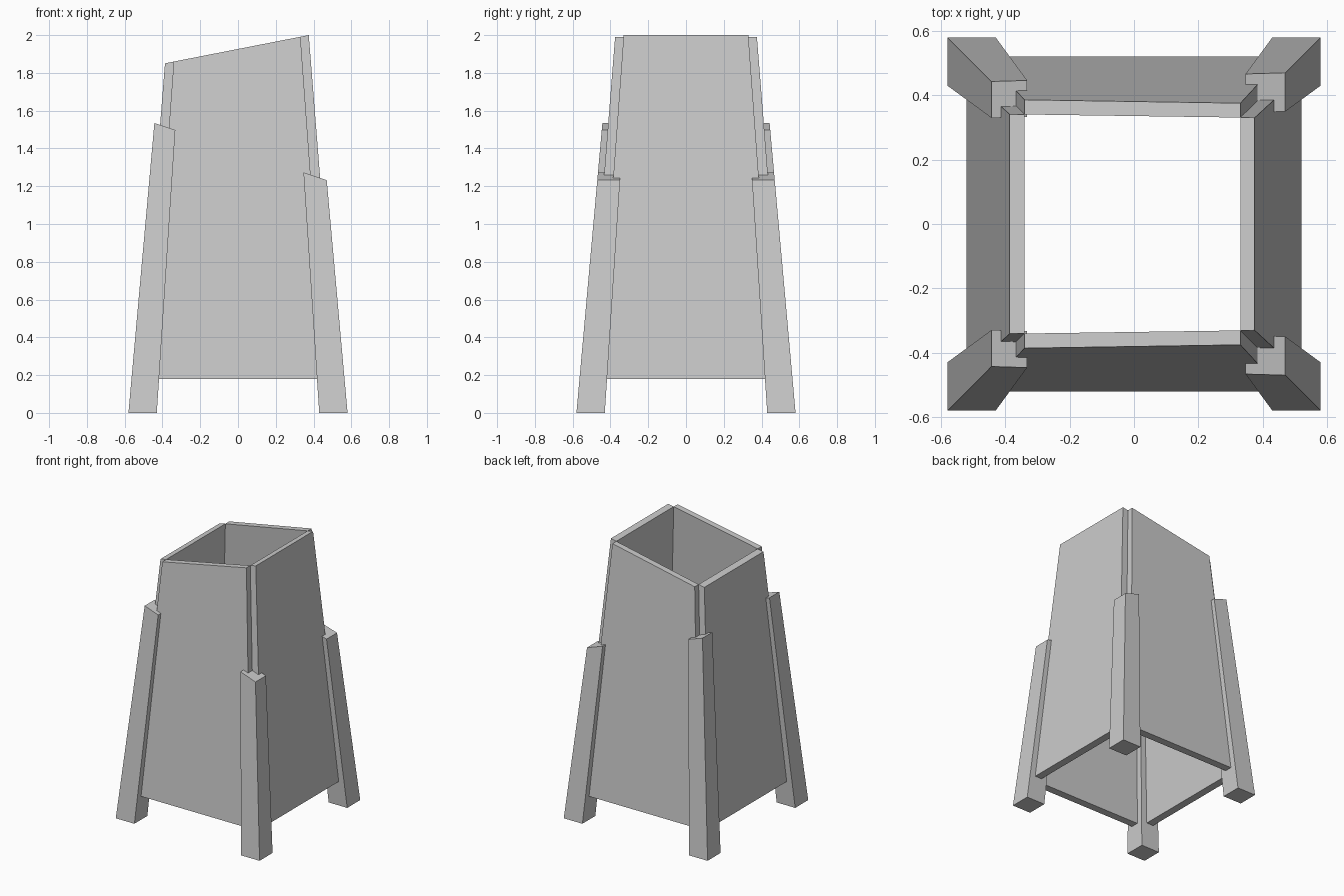
import bpy, bmesh
from mathutils import Vector

if "Cube" in bpy.data.objects:
    bpy.data.objects.remove(bpy.data.objects["Cube"])


def tapered_block(name, rect, z0, z1, cut_co, cut_no):
    """Four-sided block between two heights, trimmed by a sloping plane."""
    bm = bmesh.new()
    rings = [[bm.verts.new((x, y, z)) for x, y in rect(z)] for z in (z0, z1)]
    low, high = rings
    bm.faces.new(low)
    bm.faces.new(high)
    for i in range(4):
        j = (i + 1) % 4
        bm.faces.new((low[i], low[j], high[j], high[i]))
    cut = bmesh.ops.bisect_plane(bm, geom=bm.verts[:] + bm.edges[:] + bm.faces[:],
                                 plane_co=cut_co, plane_no=cut_no, clear_outer=True)
    edges = [e for e in cut["geom_cut"] if isinstance(e, bmesh.types.BMEdge)]
    bmesh.ops.contextual_create(bm, geom=edges)
    bmesh.ops.recalc_face_normals(bm, faces=bm.faces[:])
    mesh = bpy.data.meshes.new(name)
    bm.to_mesh(mesh)
    bm.free()
    bpy.context.collection.objects.link(bpy.data.objects.new(name, mesh))


# Inward-leaning wall and leg faces, as distance from the centre at height z
def wall_out(z): return 0.534 - 0.0797 * z
def wall_in(z): return 0.4766 - 0.0733 * z
def leg_out(z): return 0.58 - 0.0895 * z
def leg_in(z): return 0.43 - 0.0655 * z


# Walls: rim slopes up towards +x, corners left open as a notch
rim_co, rim_no = Vector((0.375, 0, 2.0)), Vector((-0.196, 0, 1))
for name, axis, s in (("front_wall", 1, -1), ("back_wall", 1, 1),
                      ("left_wall", 0, -1), ("right_wall", 0, 1)):
    def wall_rect(z, axis=axis, s=s):
        o, i = s * wall_out(z), s * wall_in(z)
        w = wall_in(z)
        pts = [(-w, o), (w, o), (w, i), (-w, i)]
        return pts if axis == 1 else [(b, a) for a, b in pts]
    tapered_block(name, wall_rect, 0.18, 2.1, rim_co, rim_no)

# Corner legs: tops slope down towards +x
leg_co, leg_no = Vector((0, 0, 1.3875)), Vector((0.331, 0, 1))
for xname, sx in (("left", -1), ("right", 1)):
    for yname, sy in (("front", -1), ("back", 1)):
        def leg_rect(z, sx=sx, sy=sy):
            o, i = leg_out(z), leg_in(z)
            return [(sx * a, sy * b) for a, b in ((i, i), (o, i), (o, o), (i, o))]
        tapered_block(f"{yname}_{xname}_leg", leg_rect, 0, 1.8, leg_co, leg_no)
